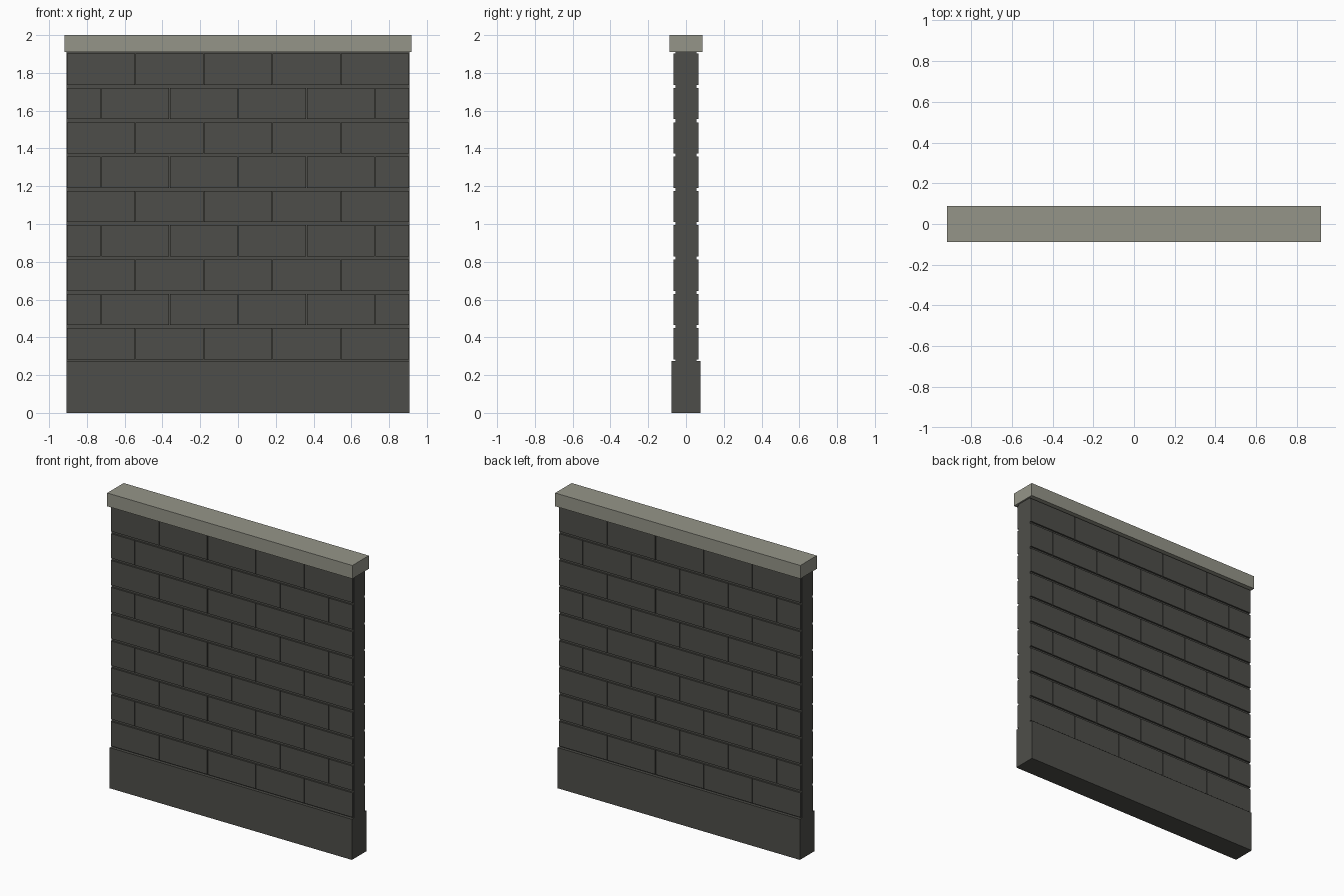
import bpy

if "Cube" in bpy.data.objects:
    bpy.data.objects.remove(bpy.data.objects["Cube"])

W = 0.907            # half width of the wall
BASE_H = 0.275       # plinth height
CAP_Z = 1.91         # underside of the coping
ROWS, COLS = 9, 5
BED, JOINT = 0.016, 0.004   # horizontal and vertical joint widths


def material(name, rgb):
    m = bpy.data.materials.new(name)
    m.diffuse_color = (*rgb, 1.0)
    m.use_nodes = True
    m.node_tree.nodes["Principled BSDF"].inputs["Base Color"].default_value = m.diffuse_color
    return m


stone = material("dark_grey_stone", (0.076, 0.076, 0.067))
coping = material("pale_grey_coping", (0.30, 0.30, 0.25))


def box(name, x0, x1, half_y, z0, z1, mat):
    bpy.ops.mesh.primitive_cube_add(
        size=1, location=((x0 + x1) / 2, 0, (z0 + z1) / 2))
    o = bpy.context.object
    o.name = name
    o.scale = (x1 - x0, half_y * 2, z1 - z0)
    bpy.ops.object.transform_apply(location=False, rotation=False, scale=True)
    o.data.materials.append(mat)
    return o


# plinth, recessed mortar core and coping
box("plinth", -W, W, 0.077, 0, BASE_H, stone)
box("mortar_core", -W, W, 0.056, BASE_H, CAP_Z, stone)
box("coping", -0.918, 0.918, 0.088, CAP_Z, 2.0, coping)

# blocks in running bond, odd courses shifted by half a block
pitch = (CAP_Z - BASE_H) / ROWS
length = 2 * W / COLS
for r in range(ROWS):
    z = BASE_H + r * pitch
    shift = 0.5 if r % 2 else 0.0
    edges = [-W] + [-W + (c + shift) * length for c in range(COLS + 1)
                    if 0 < c + shift < COLS] + [W]
    for i, (a, b) in enumerate(zip(edges, edges[1:])):
        left = 0.001 if i == 0 else JOINT / 2
        right = 0.001 if i == len(edges) - 2 else JOINT / 2
        box(f"block_{r}_{i}", a + left, b - right, 0.067,
            z + BED / 2, z + pitch - BED / 2, stone)
